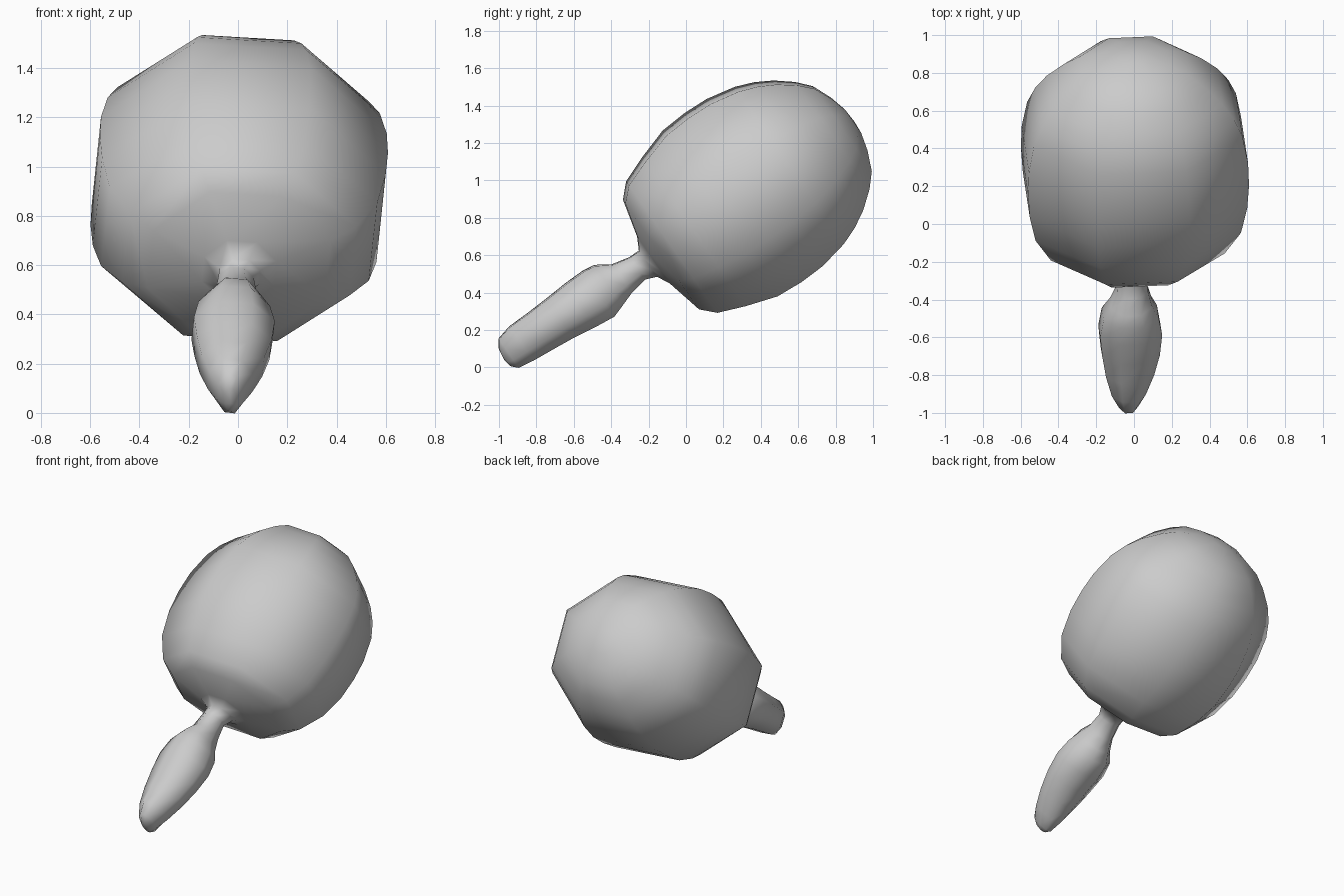
import bpy, bmesh, math
from mathutils import Vector

cube = bpy.data.objects.get("Cube")
if cube:
    bpy.data.objects.remove(cube, do_unlink=True)

SIDES = 8
PHASE = math.radians(27)          # twist of the octagon around the axis
TILT = math.radians(34.8)         # rise of the axis towards the back
ORIGIN = Vector((0, -0.2, 0.55))  # neck, where handle meets head
AXIS = Vector((0, math.cos(TILT), math.sin(TILT)))
UP = Vector((0, -math.sin(TILT), math.cos(TILT)))
SIDE = Vector((1, 0, 0))

grey = bpy.data.materials.new("plain grey")
grey.use_nodes = True
grey.diffuse_color = (0.6, 0.6, 0.6, 1)
grey.node_tree.nodes["Principled BSDF"].inputs["Base Color"].default_value = (0.6, 0.6, 0.6, 1)

# handle sections: distance along axis, x centre, up centre, half width, half height
handle = [(-0.915, -0.03, 0.03, 0.025, 0.06), (-0.885, -0.03, 0.038, 0.055, 0.1),
          (-0.80, -0.03, 0.042, 0.098, 0.118), (-0.68, -0.025, 0.038, 0.138, 0.125),
          (-0.55, -0.02, 0.035, 0.165, 0.135), (-0.42, -0.02, 0.03, 0.178, 0.15),
          (-0.31, -0.02, 0.025, 0.158, 0.157), (-0.24, -0.015, 0.032, 0.118, 0.14),
          (-0.16, -0.01, 0.02, 0.088, 0.098), (-0.06, -0.01, 0.018, 0.077, 0.077)]

# head profile: distance along axis, half width, half height
head = [(0.0, 0.09, 0.09), (0.035, 0.16, 0.16), (0.085, 0.39, 0.375), (0.155, 0.5, 0.45),
        (0.3, 0.59, 0.51), (0.47, 0.625, 0.567), (0.62, 0.635, 0.578), (0.76, 0.63, 0.572),
        (0.92, 0.6, 0.538), (1.02, 0.555, 0.497), (1.11, 0.49, 0.443), (1.2, 0.395, 0.367),
        (1.265, 0.305, 0.291), (1.31, 0.19, 0.18), (1.335, 0.08, 0.08)]
sections = handle + [(t, 0.005, 0.006, hx, hn) for t, hx, hn in head]


def point(t, x, n):
    return ORIGIN + AXIS * t + SIDE * x + UP * n


# loft the octagonal sections into one closed skin
bm = bmesh.new()
rings = []
for t, cx, cn, hx, hn in sections:
    angles = [PHASE + math.tau * k / SIDES for k in range(SIDES)]
    rings.append([bm.verts.new(point(t, cx + hx * math.sin(a), cn + hn * math.cos(a)))
                  for a in angles])
for low, high in zip(rings, rings[1:]):
    for k in range(SIDES):
        j = (k + 1) % SIDES
        bm.faces.new((low[k], low[j], high[j], high[k]))

# rounded end caps
for ring, tip in ((rings[0], point(-0.925, -0.03, 0.02)), (rings[-1], point(1.34, 0, 0))):
    v = bm.verts.new(tip)
    for k in range(SIDES):
        bm.faces.new((ring[k], ring[(k + 1) % SIDES], v))
bmesh.ops.recalc_face_normals(bm, faces=bm.faces)
for f in bm.faces:
    f.smooth = True

mesh = bpy.data.meshes.new("rattle")
bm.to_mesh(mesh)
bm.free()
mesh.materials.append(grey)
rattle = bpy.data.objects.new("rattle_head_and_handle", mesh)
bpy.context.collection.objects.link(rattle)
